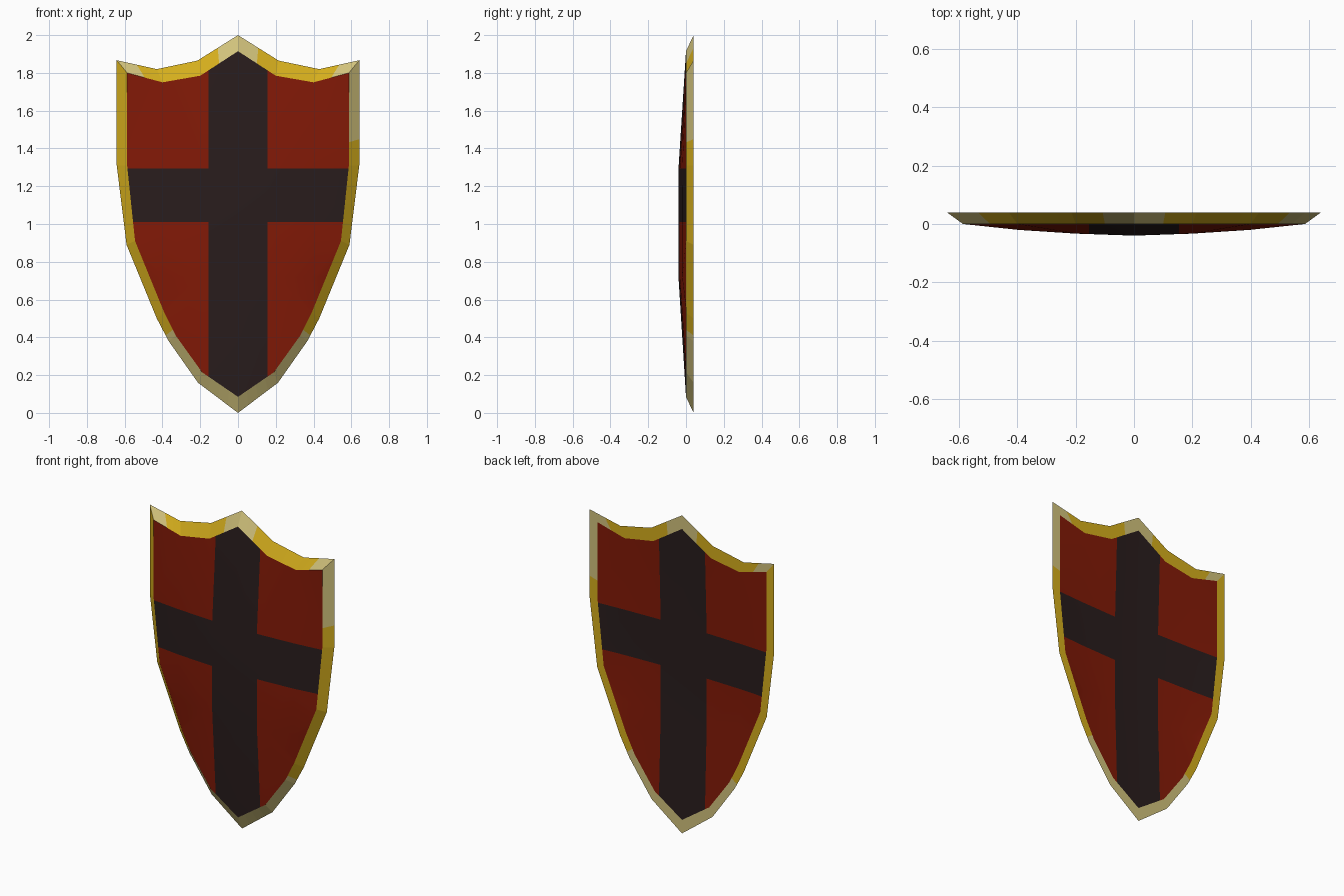
import bpy, bmesh
from mathutils import Vector

if "Cube" in bpy.data.objects:
    bpy.data.objects.remove(bpy.data.objects["Cube"])

# Half outlines (x, z) from the top point down to the tip
OUTER = [(0, 2), (.215, 1.865), (.43, 1.82), (.642, 1.867), (.642, 1.31),
         (.59, .89), (.43, .50), (.367, .38), (.212, .16), (0, 0)]
INNER = [(0, 1.915), (.2, 1.785), (.4, 1.75), (.587, 1.80), (.587, 1.31),
         (.545, .91), (.39, .53), (.33, .41), (.19, .215), (0, .085)]
BULGE = [(0, -.04), (.2, -.033), (.4, -.02), (.587, 0)]
BACK_Y = .04
STEPS = 4


def material(name, rgb):
    m = bpy.data.materials.new(name)
    m.diffuse_color = (*rgb, 1)
    m.use_nodes = True
    m.node_tree.nodes["Principled BSDF"].inputs["Base Color"].default_value = m.diffuse_color
    return m


def mirrored(half):
    return half + [(-x, z) for x, z in half[-2:0:-1]]


def lerp_table(table, x):
    for (x0, v0), (x1, v1) in zip(table, table[1:]):
        if x <= x1:
            return v0 + (v1 - v0) * (x - x0) / (x1 - x0)
    return table[-1][1]


def finish(bm, name, mats, side, smooth=False):
    """Turn faces to the given y side and make the object."""
    for f in bm.faces:
        f.normal_update()
        if f.normal.y * side < 0:
            f.normal_flip()
        f.smooth = smooth
    me = bpy.data.meshes.new(name)
    bm.to_mesh(me)
    bm.free()
    for m in mats:
        me.materials.append(m)
    ob = bpy.data.objects.new(name, me)
    bpy.context.collection.objects.link(ob)


def bulge(v, depth):
    x, z = abs(v.co.x), v.co.z
    top, low = lerp_table(INNER[:4], x), lerp_table(INNER[:3:-1], x)
    k = min(1, (top - z) / (top - 1.29), (z - low) / (max(.72, low + .1) - low))
    v.co.y += depth * lerp_table(BULGE, x) * max(0, k)


def field(name, y, side, depth, bar):
    """Red panel cut along the cross lines, then pushed forward."""
    bm = bmesh.new()
    bm.faces.new([bm.verts.new((x, y, z)) for x, z in mirrored(INNER)])
    cuts = [((x, 0, 0), (1, 0, 0)) for x in (-.4, -.2, -bar, 0, bar, .2, .4)]
    cuts += [((0, 0, z), (0, 0, 1)) for z in (1.295, 1.01, .72)]
    for co, no in cuts:
        bmesh.ops.bisect_plane(bm, geom=bm.verts[:] + bm.edges[:] + bm.faces[:],
                               dist=1e-5, plane_co=co, plane_no=no)
    for v in bm.verts:
        bulge(v, depth)
    for f in bm.faces:
        c = f.calc_center_median()
        f.material_index = int(abs(c.x) < bar or 1.01 < c.z < 1.295)
    bmesh.ops.triangulate(bm, faces=bm.faces[:])
    finish(bm, name, [red, black], side, True)


def rim(name, inner_y, side):
    """Metal band between the outlines, with paler polished stretches."""
    bm = bmesh.new()

    def ring(half, y):
        loop = [Vector((x, y, z)) for x, z in mirrored(half)]
        return [bm.verts.new(a.lerp(b, i / STEPS))
                for a, b in zip(loop, loop[1:] + loop[:1]) for i in range(STEPS)]

    o, n = ring(OUTER, BACK_Y), ring(INNER, inner_y)
    for i in range(len(o)):
        j = (i + 1) % len(o)
        f = bm.faces.new((o[i], n[i], n[j], o[j]))
        c = f.calc_center_median()
        if c.z > 1.7 and abs(c.x) < .6:
            shiny = abs(c.x) < .1 or abs(c.x) > .5
        else:
            shiny = c.z < .42 or (c.x > 0 and c.z > 1.4)
        f.material_index = int(shiny)
    finish(bm, name, [gold, pale], side)


red = material("red field", (.225, .010, .002))
black = material("black cross", (.022, .012, .012))
gold = material("gold", (.66, .42, .012))
pale = material("pale gold", (.64, .54, .20))

field("front_field", 0, -1, 1, .155)
rim("front_bevelled_rim", 0, -1)
field("back_field", BACK_Y, 1, .5, .16)
rim("back_flat_rim", BACK_Y, 1)
